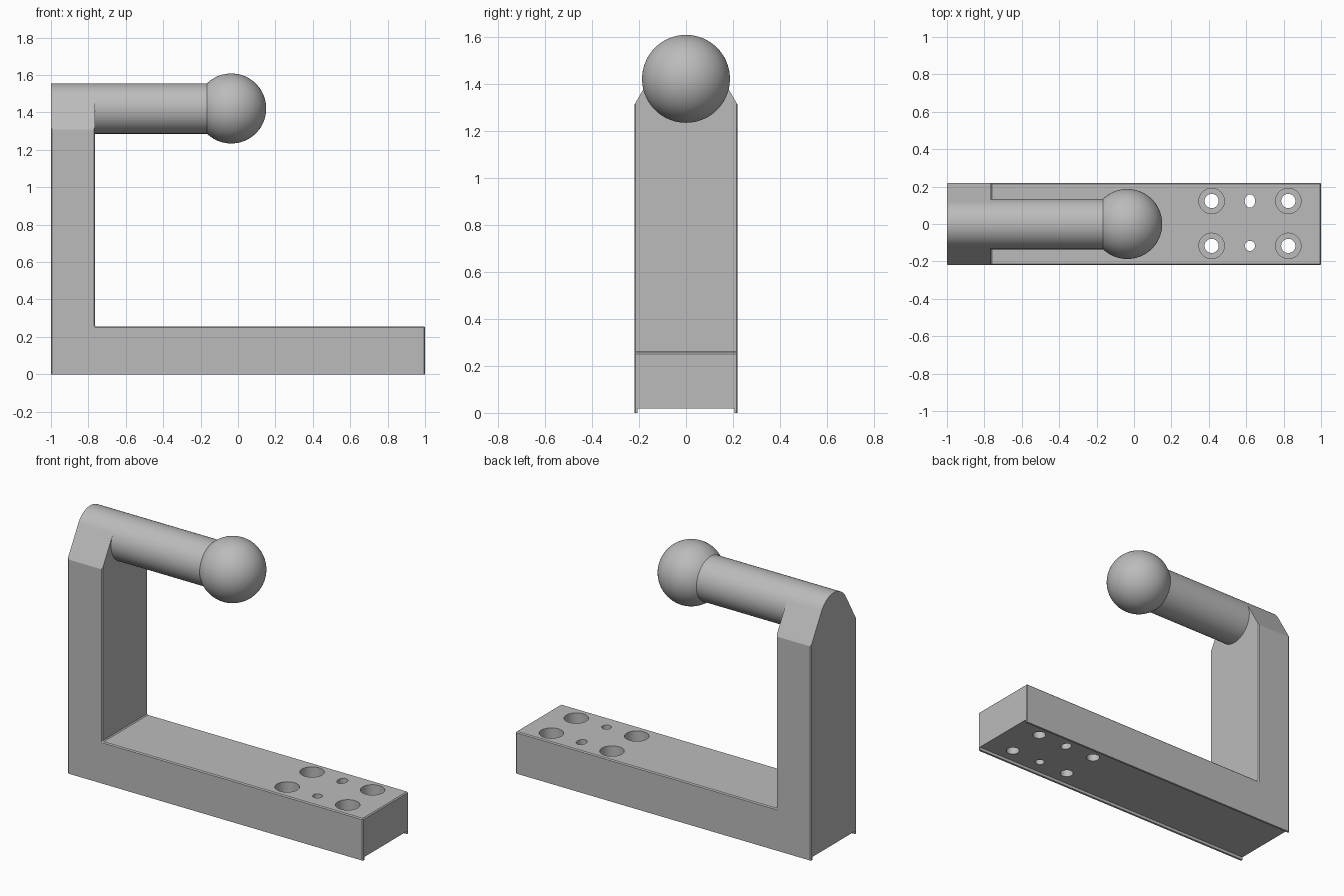
import bpy, bmesh
from math import sin, cos, pi, radians, asin
from mathutils import Matrix, Vector

cube = bpy.data.objects.get("Cube")
if cube:
    bpy.data.objects.remove(cube, do_unlink=True)

grey = bpy.data.materials.new("light_grey")
grey.use_nodes = True
colour = (0.5, 0.5, 0.5, 1)
grey.diffuse_color = colour
grey.node_tree.nodes["Principled BSDF"].inputs["Base Color"].default_value = colour

HALF_W = 0.22      # half width of the bracket
ARM_Z, ARM_R = 1.421, 0.135
BALL_X, BALL_R = -0.036, 0.187
COLUMN_X = -0.765  # inner face of the column
BASE_TOP = 0.256


def to_object(bm, name):
    bmesh.ops.recalc_face_normals(bm, faces=bm.faces)
    mesh = bpy.data.meshes.new(name)
    bm.to_mesh(mesh)
    bm.free()
    obj = bpy.data.objects.new(name, mesh)
    bpy.context.collection.objects.link(obj)
    mesh.materials.append(grey)
    return obj


def prism(name, points, direction):
    """Extrude a closed outline of 3D points along a direction."""
    bm = bmesh.new()
    face = bm.faces.new([bm.verts.new(p) for p in points])
    out = bmesh.ops.extrude_face_region(bm, geom=[face])
    verts = [g for g in out["geom"] if isinstance(g, bmesh.types.BMVert)]
    bmesh.ops.translate(bm, verts=verts, vec=direction)
    return to_object(bm, name)


def activate(obj):
    bpy.ops.object.select_all(action='DESELECT')
    obj.select_set(True)
    bpy.context.view_layer.objects.active = obj


def boolean(obj, cutter, operation):
    activate(obj)
    mod = obj.modifiers.new("cut", 'BOOLEAN')
    mod.object, mod.operation, mod.solver = cutter, operation, 'EXACT'
    bpy.ops.object.modifier_apply(modifier=mod.name)
    bpy.data.objects.remove(cutter, do_unlink=True)


# Bracket: L-shaped side profile crossed with the end profile
side = [(-1, -0.1), (1, -0.1), (1, BASE_TOP), (COLUMN_X, BASE_TOP),
        (COLUMN_X, 1.8), (-1, 1.8)]
bracket = prism("bracket", [(x, -0.4, z) for x, z in side], (0, 0.8, 0))

# End profile: bottom lips, straight sides, roof tangent to the arm
lip, lip_h, shoulder = 0.207, 0.018, 1.31
end = [(-lip, lip_h), (-lip, 0), (-HALF_W, 0), (-HALF_W, shoulder)]
for i in range(33):
    a = radians(150 - 120 * i / 32)
    end.append((ARM_R * cos(a), ARM_Z + ARM_R * sin(a)))
end += [(HALF_W, shoulder), (HALF_W, 0), (lip, 0), (lip, lip_h)]
envelope = prism("envelope", [(-1.2, y, z) for y, z in end], (2.4, 0, 0))
boolean(bracket, envelope, 'INTERSECT')

# Fine chamfer along the outer side edges
bm = bmesh.new()
bm.from_mesh(bracket.data)


def on_side_edge(e):
    mid = (e.verts[0].co + e.verts[1].co) / 2
    return (all(abs(abs(v.co.y) - HALF_W) < 1e-3 for v in e.verts)
            and 0.01 < mid.z < shoulder - 0.01)


bmesh.ops.bevel(bm, geom=[e for e in bm.edges if on_side_edge(e)],
                offset=0.006, segments=1, affect='EDGES')
bm.to_mesh(bracket.data)
bm.free()


def drill(x, y, radius, z0, z1, stretch=1):
    bm = bmesh.new()
    place = (Matrix.Translation((x, y, (z0 + z1) / 2))
             @ Matrix.Diagonal((1, stretch, 1, 1)))
    bmesh.ops.create_cone(bm, cap_ends=True, segments=40, radius1=radius,
                          radius2=radius, depth=z1 - z0, matrix=place)
    boolean(bracket, to_object(bm, "drill"), 'DIFFERENCE')


# Counterbored screw holes, then a round and an oval pin hole
for x in (0.415, 0.825):
    for y in (-0.117, 0.123):
        drill(x, y, 0.068, 0.11, 0.4)
        drill(x, y, 0.038, -0.1, 0.2)
drill(0.62, -0.117, 0.027, -0.1, 0.4)
drill(0.62, 0.123, 0.028, -0.1, 0.4, 1.28)

# Arm and ball: one outline turned around the arm axis
bm = bmesh.new()
start = asin(ARM_R / BALL_R)
outline = [(COLUMN_X, ARM_R)]
for i in range(33):
    a = start + (pi - start) * i / 32
    outline.append((BALL_X - BALL_R * cos(a), BALL_R * sin(a)))
verts = [bm.verts.new((x, 0, ARM_Z + r)) for x, r in outline]
edges = [bm.edges.new(pair) for pair in zip(verts, verts[1:])]
bmesh.ops.spin(bm, geom=verts + edges, cent=(0, 0, ARM_Z), axis=(1, 0, 0),
               angle=2 * pi, steps=96, use_merge=False)
bmesh.ops.remove_doubles(bm, verts=bm.verts, dist=1e-4)
arm = to_object(bm, "arm_with_ball")

for obj in (bracket, arm):
    activate(obj)
    bpy.ops.object.shade_smooth_by_angle(angle=radians(20))
